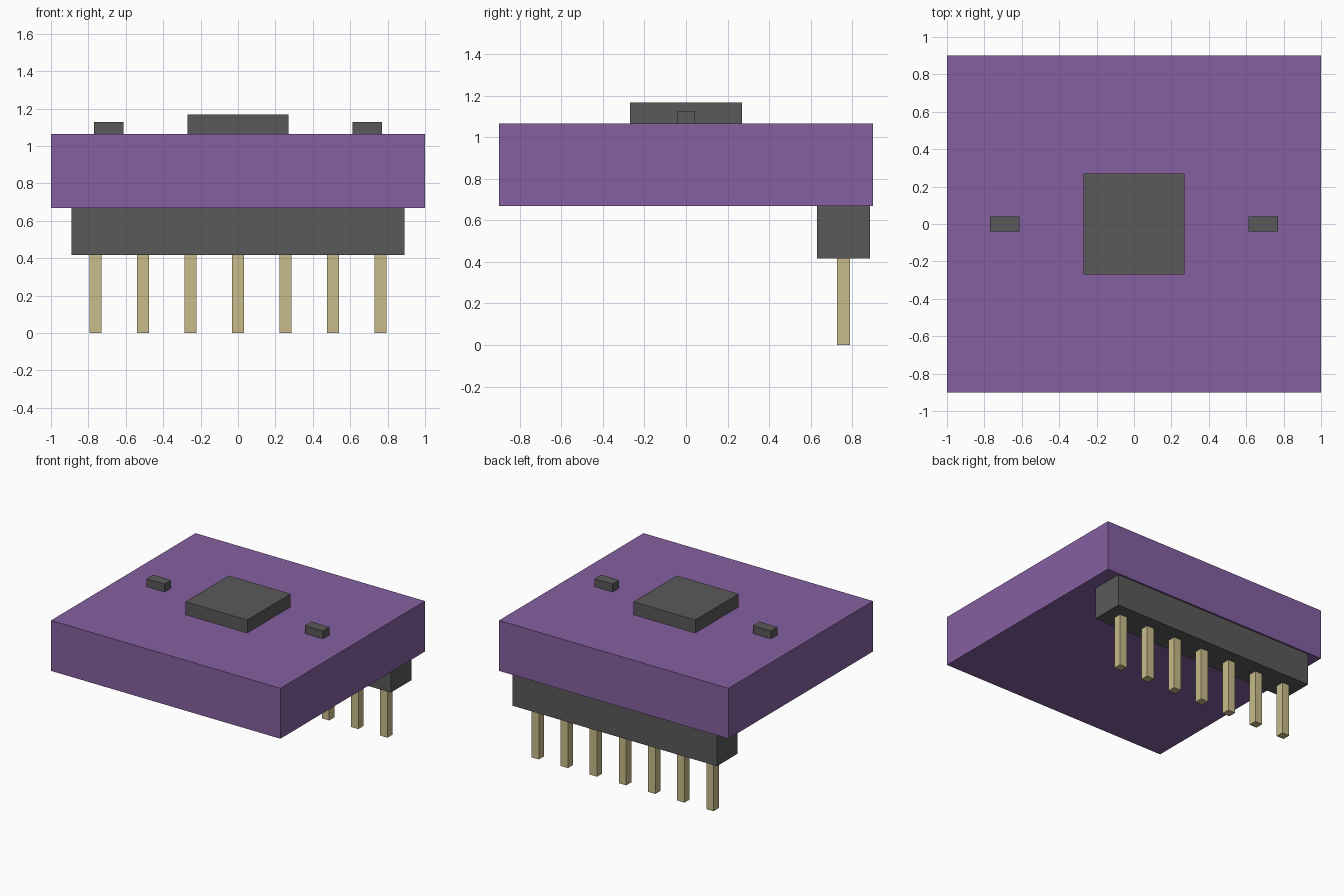
import bpy
import bmesh
from mathutils import Matrix, Vector

default = bpy.data.objects.get("Cube")
if default:
    bpy.data.objects.remove(default, do_unlink=True)


def make_material(name, rgb):
    mat = bpy.data.materials.new(name)
    mat.use_nodes = True
    color = (*rgb, 1.0)
    mat.diffuse_color = color
    mat.node_tree.nodes["Principled BSDF"].inputs["Base Color"].default_value = color
    return mat


def box(name, low, high, mat):
    """Box spanning two opposite corners, with its origin at the centre."""
    low, high = Vector(low), Vector(high)
    bm = bmesh.new()
    bmesh.ops.create_cube(bm, size=1, matrix=Matrix.Diagonal((*(high - low), 1)))
    mesh = bpy.data.meshes.new(name)
    bm.to_mesh(mesh)
    bm.free()
    mesh.materials.append(mat)
    obj = bpy.data.objects.new(name, mesh)
    obj.location = (low + high) / 2
    bpy.context.collection.objects.link(obj)
    return obj


purple = make_material("board purple", (0.235, 0.117, 0.352))
grey = make_material("dark grey plastic", (0.102, 0.102, 0.105))
gold = make_material("pale gold metal", (0.578, 0.497, 0.254))

BOARD_BOTTOM, BOARD_TOP = 0.668, 1.065
HEADER_BOTTOM = 0.417

# Circuit board
box("circuit_board", (-1, -0.9, BOARD_BOTTOM), (1, 0.9, BOARD_TOP), purple)

# Main chip and the two small components beside it
box("main_chip", (-0.27, -0.27, BOARD_TOP), (0.27, 0.27, 1.167), grey)
for side, x in (("left", 0.69), ("right", -0.69)):
    box(f"{side}_component", (x - 0.079, -0.041, BOARD_TOP), (x + 0.079, 0.041, 1.127), grey)

# Pin header along the back edge
box("header_strip", (-0.89, 0.631, HEADER_BOTTOM), (0.89, 0.886, BOARD_BOTTOM), grey)

# Row of square pins
PIN_COUNT, PITCH, HALF, PIN_Y = 7, 0.254, 0.032, 0.758
for i in range(PIN_COUNT):
    x = (i - (PIN_COUNT - 1) / 2) * PITCH
    box(f"pin_{i + 1}", (x - HALF, PIN_Y - HALF, 0),
        (x + HALF, PIN_Y + HALF, HEADER_BOTTOM), gold)
